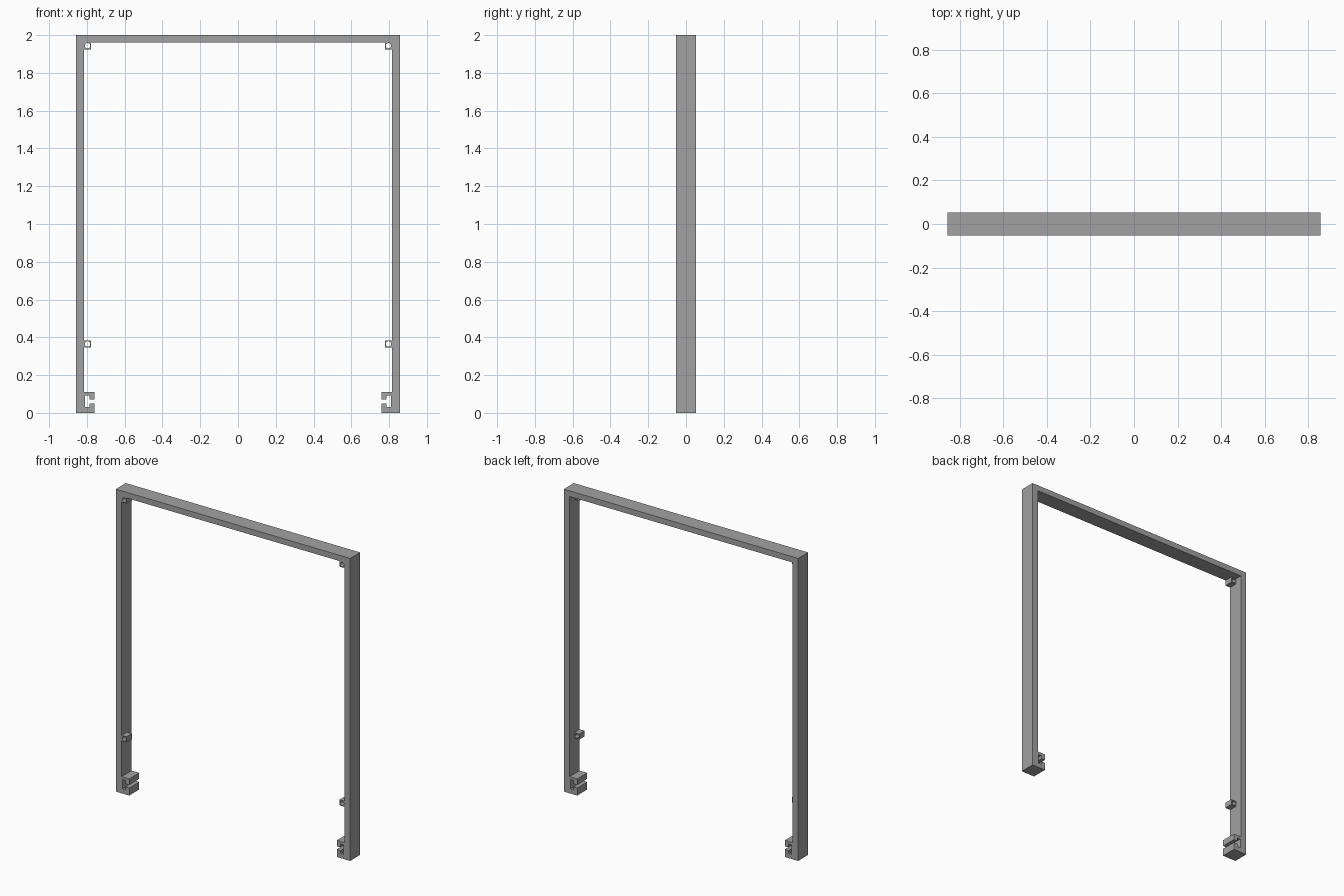
import bpy, bmesh
from math import sin, cos, tau

cube = bpy.data.objects.get("Cube")
if cube:
    bpy.data.objects.remove(cube, do_unlink=True)

W, H, D = 0.857, 2.0, 0.052      # half width, height, half depth
LEG, BEAM = 0.042, 0.038         # wall thicknesses
FOOT = 0.759                     # inner edge of the slotted feet

grey = bpy.data.materials.new("plain grey")
grey.use_nodes = True
color = (0.36, 0.36, 0.36, 1)
grey.diffuse_color = color
grey.node_tree.nodes["Principled BSDF"].inputs["Base Color"].default_value = color


def finish(bm, name):
    bmesh.ops.recalc_face_normals(bm, faces=bm.faces)
    mesh = bpy.data.meshes.new(name)
    bm.to_mesh(mesh)
    bm.free()
    mesh.materials.append(grey)
    obj = bpy.data.objects.new(name, mesh)
    bpy.context.collection.objects.link(obj)
    return obj


# Arch frame: one closed profile with a T-slot in each foot, extruded in depth
inner = W - LEG
half = [(W, H), (W, 0), (FOOT, 0), (FOOT, 0.05), (0.787, 0.05), (0.787, 0.03),
        (0.81, 0.03), (0.81, 0.092), (0.787, 0.092), (0.787, 0.07),
        (FOOT, 0.07), (FOOT, 0.11), (inner, 0.11), (inner, H - BEAM)]
outline = half + [(-x, z) for x, z in reversed(half)]
bm = bmesh.new()
face = bm.faces.new([bm.verts.new((x, -D, z)) for x, z in outline])
ext = bmesh.ops.extrude_face_region(bm, geom=[face], use_keep_orig=True)
bmesh.ops.translate(bm, vec=(0, 2 * D, 0),
                    verts=[v for v in ext["geom"] if isinstance(v, bmesh.types.BMVert)])
finish(bm, "arch_frame")


# Square screw bosses with a round through-hole, at the front of each leg
def screw_boss(name, cx, cz, size=0.0185, hole=0.0145, back=0.003, n=24):
    bm = bmesh.new()
    rings = []
    for y, square in ((-D, False), (-D, True), (back, True), (back, False)):
        ring = []
        for i in range(n):
            c, s = cos(tau * i / n), sin(tau * i / n)
            r = size / max(abs(c), abs(s)) if square else hole
            ring.append(bm.verts.new((cx + r * c, y, cz + r * s)))
        rings.append(ring)
    for k in range(4):
        a, b = rings[k], rings[(k + 1) % 4]
        for i in range(n):
            j = (i + 1) % n
            bm.faces.new((a[i], a[j], b[j], b[i]))
    obj = finish(bm, name)
    bpy.ops.object.select_all(action="DESELECT")
    bpy.context.view_layer.objects.active = obj
    obj.select_set(True)
    bpy.ops.object.shade_smooth_by_angle()


for side, sign in (("left", 1), ("right", -1)):
    for level, z in (("upper", H - BEAM - 0.0185), ("lower", 0.365)):
        screw_boss(f"{level}_{side}_screw_boss", sign * (inner - 0.0185), z)
